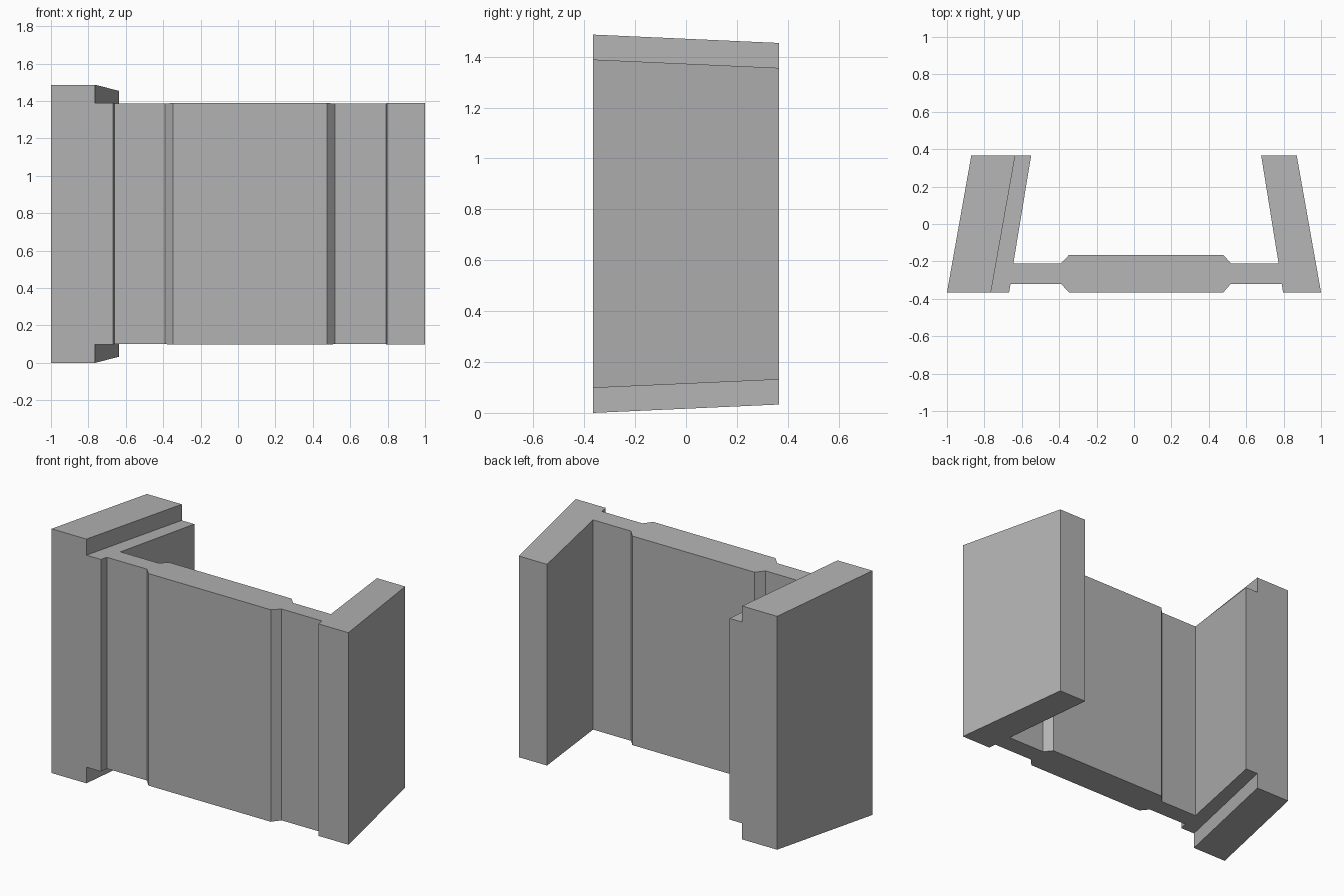
import bpy, bmesh

cube = bpy.data.objects.get("Cube")
if cube:
    bpy.data.objects.remove(cube, do_unlink=True)

HEIGHT, STEP, FRONT, BACK, SLOPE = 1.487, 0.098, -0.366, 0.366, 0.045

grey = bpy.data.materials.new("plain grey")
grey.use_nodes = True
grey.diffuse_color = (0.45, 0.45, 0.45, 1)
grey.node_tree.nodes["Principled BSDF"].inputs["Base Color"].default_value = (0.45, 0.45, 0.45, 1)


def low(y):
    return SLOPE * (y - FRONT)


def high(y):
    return HEIGHT - low(y)


def prism(name, outline, bottom, top):
    """Extrude a plan outline between two height functions of y."""
    bm = bmesh.new()
    lower = [bm.verts.new((x, y, bottom(y))) for x, y in outline]
    upper = [bm.verts.new((x, y, top(y))) for x, y in outline]
    bm.faces.new(lower[::-1])
    bm.faces.new(upper)
    n = len(outline)
    for i in range(n):
        j = (i + 1) % n
        bm.faces.new((lower[i], lower[j], upper[j], upper[i]))
    bmesh.ops.recalc_face_normals(bm, faces=bm.faces)
    mesh = bpy.data.meshes.new(name)
    bm.to_mesh(mesh)
    bm.free()
    mesh.materials.append(grey)
    obj = bpy.data.objects.new(name, mesh)
    bpy.context.collection.objects.link(obj)
    return obj


# Plan of the channel: splayed side walls joined by a thickened web
plan = [
    (-1, FRONT), (-0.668, FRONT), (-0.66, -0.32), (-0.39, -0.32),
    (-0.347, FRONT), (0.477, FRONT), (0.518, -0.32), (0.79, -0.32),
    (0.797, FRONT), (1, FRONT), (0.87, BACK), (0.68, BACK),
    (0.773, -0.21), (0.518, -0.21), (0.477, -0.165), (-0.347, -0.165),
    (-0.39, -0.21), (-0.645, -0.21), (-0.55, BACK), (-0.87, BACK),
]
channel = prism("channel_body", plan, low, high)

# Cutters lower everything beside the tall wall, at top and bottom
f, b = FRONT - 0.1, BACK + 0.1
edge_f, edge_b = -0.765 - 0.0177, -0.635 + 0.0177
side = [(edge_f, f), (1.2, f), (1.2, b), (edge_b, b)]
cutters = [
    prism("top_step_cutter", side, lambda y: high(y) - STEP, lambda y: HEIGHT + 0.2),
    prism("bottom_step_cutter", side, lambda y: -0.2, lambda y: low(y) + STEP),
]
for cutter in cutters:
    cutter.hide_render = True
    cutter.hide_set(True)
    cut = channel.modifiers.new(cutter.name, "BOOLEAN")
    cut.operation = "DIFFERENCE"
    cut.solver = "EXACT"
    cut.object = cutter

# Bake the cuts and remove the helpers
bpy.context.view_layer.objects.active = channel
channel.select_set(True)
for cutter in cutters:
    bpy.ops.object.modifier_apply(modifier=cutter.name)
    bpy.data.objects.remove(cutter, do_unlink=True)
